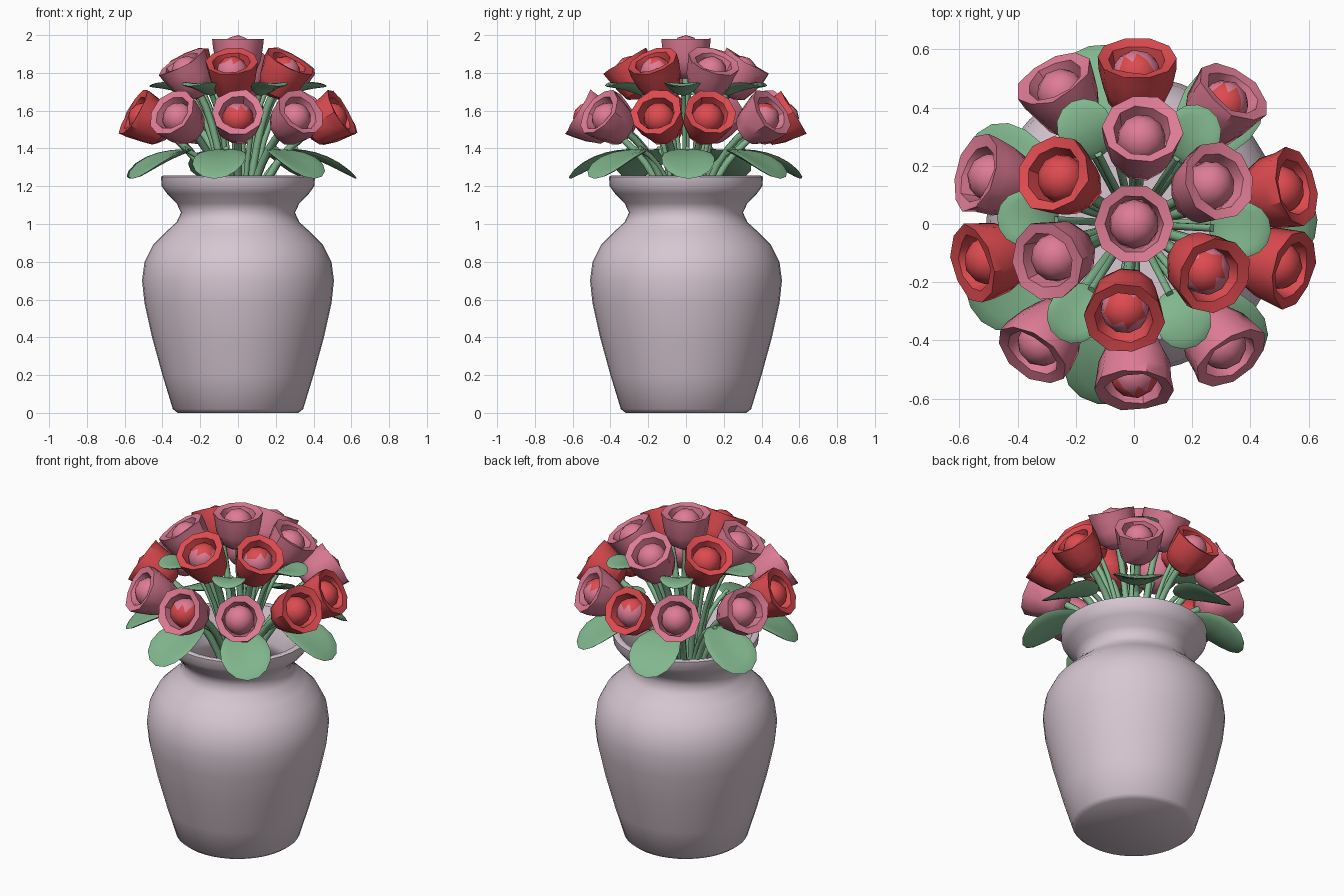
import bpy, bmesh, math, random
from mathutils import Vector, Matrix

random.seed(4)
cube = bpy.data.objects.get("Cube")
if cube:
    bpy.data.objects.remove(cube)


def material(name, rgb):
    m = bpy.data.materials.new(name)
    m.use_nodes = True
    m.diffuse_color = (*rgb, 1)
    m.node_tree.nodes["Principled BSDF"].inputs["Base Color"].default_value = (*rgb, 1)
    return m


CLAY = material("pale_mauve_clay", (0.68, 0.57, 0.64))
PINK = material("petal_pink", (0.73, 0.20, 0.30))
RED = material("petal_red", (0.73, 0.07, 0.08))
GREEN = material("leaf_green", (0.22, 0.47, 0.27))


def finish(bm, name, mats, matrix=Matrix(), angle=40):
    bmesh.ops.recalc_face_normals(bm, faces=bm.faces)
    mesh = bpy.data.meshes.new(name)
    bm.to_mesh(mesh)
    bm.free()
    for m in mats:
        mesh.materials.append(m)
    mesh.shade_smooth()
    mesh.set_sharp_from_angle(angle=math.radians(angle))
    ob = bpy.data.objects.new(name, mesh)
    ob.matrix_world = matrix
    bpy.context.collection.objects.link(ob)
    return ob


def lathe(profile, sides, jitter=0.0):
    """Revolve (radius, height) points about z and cap both ends."""
    bm = bmesh.new()
    rings = []
    for r, z in profile:
        ring = []
        for i in range(sides):
            a = math.tau * i / sides
            k = r + random.uniform(-jitter, jitter)
            ring.append(bm.verts.new((k * math.cos(a), k * math.sin(a),
                                      z + random.uniform(-jitter, jitter))))
        rings.append(ring)
    for lo, hi in zip(rings, rings[1:]):
        for i in range(sides):
            j = (i + 1) % sides
            bm.faces.new((lo[i], lo[j], hi[j], hi[i]))
    bm.faces.new(rings[0])
    bm.faces.new(rings[-1])
    return bm


def radial(deg, r, z):
    a = math.radians(deg)
    return Vector((r * math.cos(a), r * math.sin(a), z))


def stem(name, deg, end, axis, radius):
    """Curved tube rising from the vase and arriving along the given axis."""
    cu = bpy.data.curves.new(name, 'CURVE')
    cu.dimensions = '3D'
    cu.bevel_depth = radius
    cu.bevel_resolution = 1
    cu.resolution_u = 8
    cu.use_fill_caps = True
    sp = cu.splines.new('BEZIER')
    sp.bezier_points.add(1)
    start = radial(deg, 0.05, 0.75)
    a, b = sp.bezier_points
    for p in (a, b):
        p.handle_left_type = p.handle_right_type = 'FREE'
    up = Vector((0, 0, 0.4))
    a.co, a.handle_left, a.handle_right = start, start - up, start + up
    b.co, b.handle_left, b.handle_right = end, end - axis * 0.2, end + axis * 0.2
    cu.materials.append(GREEN)
    bpy.context.collection.objects.link(bpy.data.objects.new(name, cu))


# Vase: outer wall, rolled rim and hollow inside
vase = [(0.32, 0), (0.345, 0.02), (0.40, 0.2), (0.455, 0.4), (0.495, 0.58), (0.508, 0.7),
        (0.495, 0.8), (0.45, 0.89), (0.38, 0.96), (0.325, 1.01), (0.302, 1.06), (0.325, 1.11),
        (0.375, 1.16), (0.404, 1.2), (0.408, 1.25), (0.395, 1.257), (0.37, 1.25), (0.34, 1.18),
        (0.275, 1.08), (0.28, 1.02), (0.40, 0.88), (0.46, 0.7), (0.41, 0.4), (0.31, 0.06)]
finish(lathe(vase, 40), "vase", [CLAY], angle=50)


# Flower: faceted cup of petals with a round bud inside
CUP = [(0.045, -0.215), (0.095, -0.185), (0.12, -0.12), (0.132, -0.05), (0.138, -0.005),
       (0.10, -0.012), (0.085, -0.08)]


def flower(index, deg, r, z, tilt, cup_mat, bud_mat, tip_mat):
    centre = radial(deg, r, z)
    t = math.radians(tilt)
    axis = radial(deg, math.sin(t), math.cos(t))
    place = Matrix.Translation(centre) @ axis.to_track_quat('Z', 'Y').to_matrix().to_4x4()
    finish(lathe(CUP, 10, 0.005 if tilt else 0.002), f"flower_cup_{index}", [cup_mat], place)
    bm = bmesh.new()
    bmesh.ops.create_icosphere(bm, subdivisions=2, radius=0.085,
                               matrix=Matrix.Translation((0, 0, -0.07)))
    for f in bm.faces:
        n = place.to_3x3() @ f.normal
        f.material_index = int(n.z > 0.65)
    finish(bm, f"flower_bud_{index}", [bud_mat, tip_mat], place)
    stem(f"flower_stem_{index}", deg, centre - axis * 0.2, axis, 0.02)


P, R = PINK, RED
middle = [(27, P, P, P), (85, P, P, P), (148, R, R, R),
          (203, P, P, P), (264, R, P, R), (327, R, P, R)]
outer = [(13, R, R, R), (53, P, P, R), (89, R, P, R), (119, P, P, P), (162, P, P, P),
         (194, R, R, R), (232, P, P, P), (270, P, R, P), (306, P, P, P), (344, R, R, R)]
flower(1, 0, 0, 1.985, 0, P, P, P)
for i, (deg, *mats) in enumerate(middle):
    flower(i + 2, deg, 0.33, 1.865, 32, *mats)
for i, (deg, *mats) in enumerate(outer):
    flower(i + 8, deg, 0.575, 1.595, 60, *mats)


# Leaf: thick egg-shaped blade, x along its length
def leaf(name, deg, r, z, length, width, droop):
    bm = bmesh.new()
    bmesh.ops.create_uvsphere(bm, u_segments=16, v_segments=8, radius=1)
    for v in bm.verts:
        x, y, h = v.co
        v.co = (x * length / 2, y * width / 2 * (1 + 0.15 * x),
                h * 0.016 + 0.02 * (y * y - x * x))
    a, d = math.radians(deg), math.radians(droop)
    centre = radial(deg, r, z)
    place = (Matrix.Translation(centre) @ Matrix.Rotation(a, 4, 'Z')
             @ Matrix.Rotation(d, 4, 'Y'))
    finish(bm, name, [GREEN], place, 60)
    axis = place.to_3x3() @ Vector((1, 0, 0))
    bend = (axis + Vector((0, 0, 0.8))).normalized()
    stem(name + "_stem", deg, centre - axis * length * 0.42, bend, 0.014)


for i in range(7):
    leaf(f"lower_leaf_{i + 1}", 207 + i * 360 / 7, 0.465, 1.335, 0.38, 0.28, 24)
for i in range(6):
    leaf(f"upper_leaf_{i + 1}", 57 + i * 60, 0.36, 1.725, 0.22, 0.19, -13)
